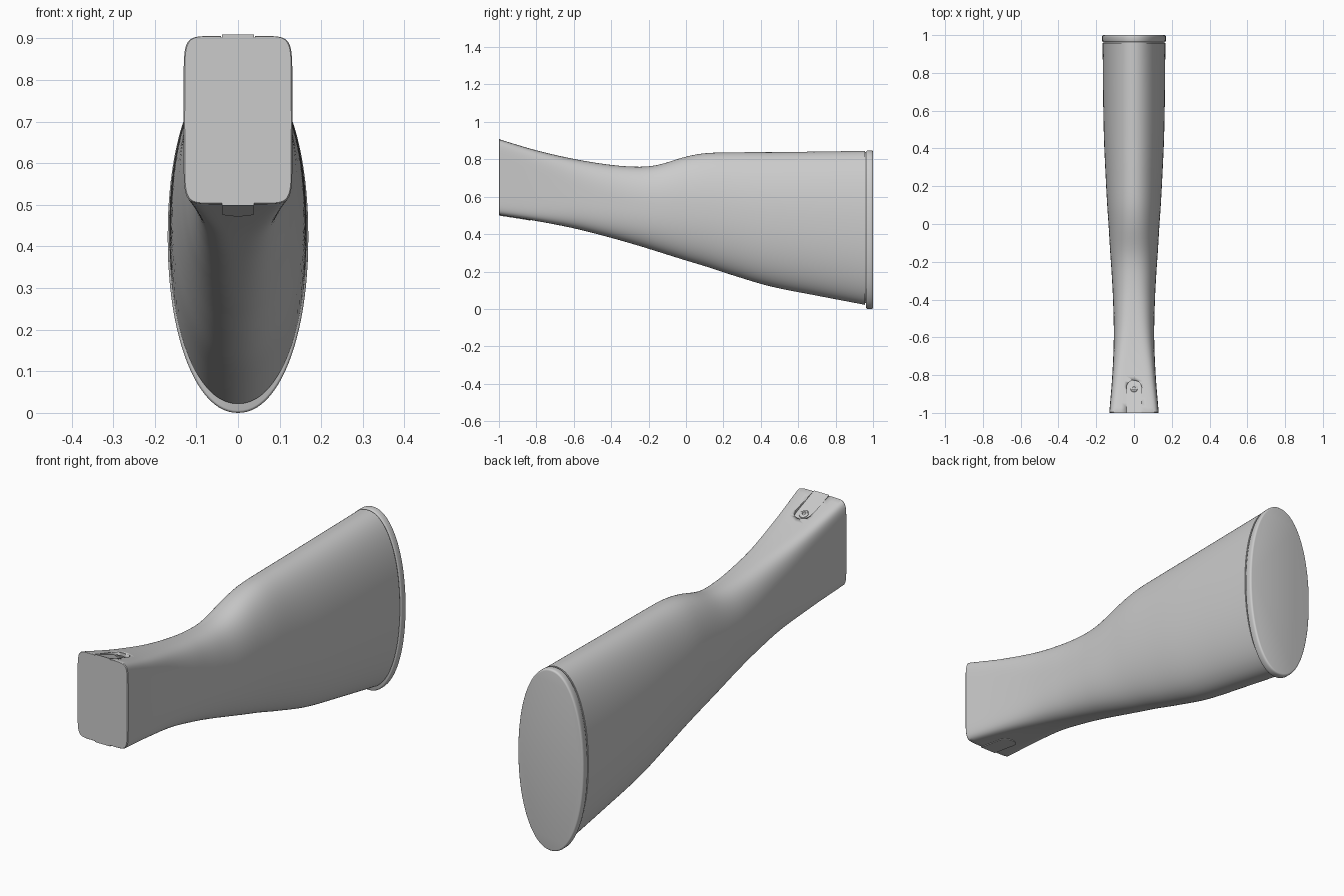
import bpy, bmesh, math

if "Cube" in bpy.data.objects:
    bpy.data.objects.remove(bpy.data.objects["Cube"])

# Stations along the stock: y, top z, bottom z, half width, squareness exponent
STATIONS = [
    (-1.0, .907, .502, .131, 9.0), (-.8, .848, .470, .115, 6.0),
    (-.6, .802, .431, .107, 3.6), (-.4, .770, .380, .111, 2.7),
    (-.25, .760, .337, .119, 2.4), (-.15, .770, .306, .126, 2.3),
    (0, .814, .259, .135, 2.2), (.1, .832, .229, .142, 2.15),
    (.25, .837, .180, .150, 2.1), (.45, .838, .121, .159, 2.1),
    (.7, .841, .071, .164, 2.1), (.957, .845, .022, .166, 2.1)]


def station(y):
    """Smooth (Hermite) interpolation of the station table at y."""
    S = STATIONS
    i = 0
    while i < len(S) - 2 and y > S[i + 1][0]:
        i += 1
    a, b = S[i], S[i + 1]
    p, q = S[max(i - 1, 0)], S[min(i + 2, len(S) - 1)]
    h = b[0] - a[0]
    t = (y - a[0]) / h
    out = []
    for k in range(1, 5):
        m0 = (b[k] - p[k]) / (b[0] - p[0]) * h
        m1 = (q[k] - a[k]) / (q[0] - a[0]) * h
        out.append((2*t**3 - 3*t*t + 1) * a[k] + (t**3 - 2*t*t + t) * m0
                   + (3*t*t - 2*t**3) * b[k] + (t**3 - t*t) * m1)
    return out


def section(y, top, bot, w, n, count=96):
    """Superellipse ring in the xz plane."""
    ring = []
    for i in range(count):
        a = 2 * math.pi * i / count
        c, s = math.cos(a), math.sin(a)
        x = w * math.copysign(abs(c) ** (2 / n), c)
        z = (top + bot) / 2 + (top - bot) / 2 * math.copysign(abs(s) ** (2 / n), s)
        ring.append((x, y, z))
    return ring


def loft(name, rings, angle=35):
    """Skin a list of equal rings, capped at both ends."""
    bm = bmesh.new()
    rows = [[bm.verts.new(p) for p in r] for r in rings]
    for a, b in zip(rows, rows[1:]):
        for i in range(len(a)):
            j = (i + 1) % len(a)
            bm.faces.new((a[i], a[j], b[j], b[i]))
    bm.faces.new(rows[0])
    bm.faces.new(rows[-1])
    bmesh.ops.recalc_face_normals(bm, faces=bm.faces)
    me = bpy.data.meshes.new(name)
    bm.to_mesh(me)
    bm.free()
    ob = bpy.data.objects.new(name, me)
    bpy.context.collection.objects.link(ob)
    bpy.ops.object.select_all(action='DESELECT')
    ob.select_set(True)
    bpy.context.view_layer.objects.active = ob
    bpy.ops.object.shade_smooth_by_angle(angle=math.radians(angle))
    return ob


def tongue(name, hw, y0, y1, low, high):
    """Round-ended strip between two height functions of y."""
    pts = [(-hw, y0), (hw, y0)]
    pts += [(hw, y0 + (y1 - hw - y0) * k / 6) for k in range(1, 6)]
    pts += [(hw * math.cos(a), y1 - hw + hw * math.sin(a))
            for a in (math.pi * k / 16 for k in range(17))]
    pts += [(-hw, y0 + (y1 - hw - y0) * k / 6) for k in range(5, 0, -1)]
    return loft(name, [[(x, y, f(y)) for x, y in pts] for f in (low, high)])


def floor_z(y):
    """Tang top: flush at the front, sinking towards the rear."""
    return .906 - (max(y, -1) + 1) * .40


def under_z(y):
    return station(max(y, -1))[1] - .003


# Wooden stock
ys = [-1 + 1.957 * i / 70 for i in range(71)]
rings = [section(y, *station(y)) for y in ys]
t, b, w, n = station(-1)
rings.insert(0, section(-1, t - .002, b + .002, w - .003, n))
rings[1] = section(-.996, *station(-.996))
stock = loft("stock", rings)

# Slot for the tang in the top of the wrist
slot = tongue("slot_cutter", .041, -1.1, -.828, floor_z, lambda y: 1.1)
slot.hide_render = True
slot.hide_viewport = True
cut = stock.modifiers.new("slot", 'BOOLEAN')
cut.operation = 'DIFFERENCE'
cut.solver = 'EXACT'
cut.object = slot

# Tang strip running down the front face, and its screw
tongue("tang", .039, -1.0, -.831, under_z, lambda y: floor_z(y) + .003)
sy = -.87
sz = floor_z(sy) + .003


def screw_ring(r, z):
    pts = []
    for k in range(32):
        a = 2 * math.pi * k / 32
        y = sy + r * math.sin(a)
        pts.append((r * math.cos(a), y, sz + z - (y - sy) * .4))
    return pts


loft("tang_screw", [screw_ring(.020, -.01), screw_ring(.020, .003),
                    screw_ring(.016, .006), screw_ring(.009, .006),
                    screw_ring(.008, .001)])

# Butt plate, with a recessed core leaving a fine seam
loft("butt_plate_core", [section(y, .838, .032, .162, 2.1) for y in (.94, .97)])
loft("butt_plate", [section(y, .849 - d, .002 + d, .169 - d, 2.1) for y, d in
                    ((.963, .006), (.965, .002), (.970, 0), (.990, 0),
                     (.996, .001), (.999, .004), (1.0, .008))], 50)
plate = bpy.data.objects["butt_plate"]
plate.location.z = -.002
